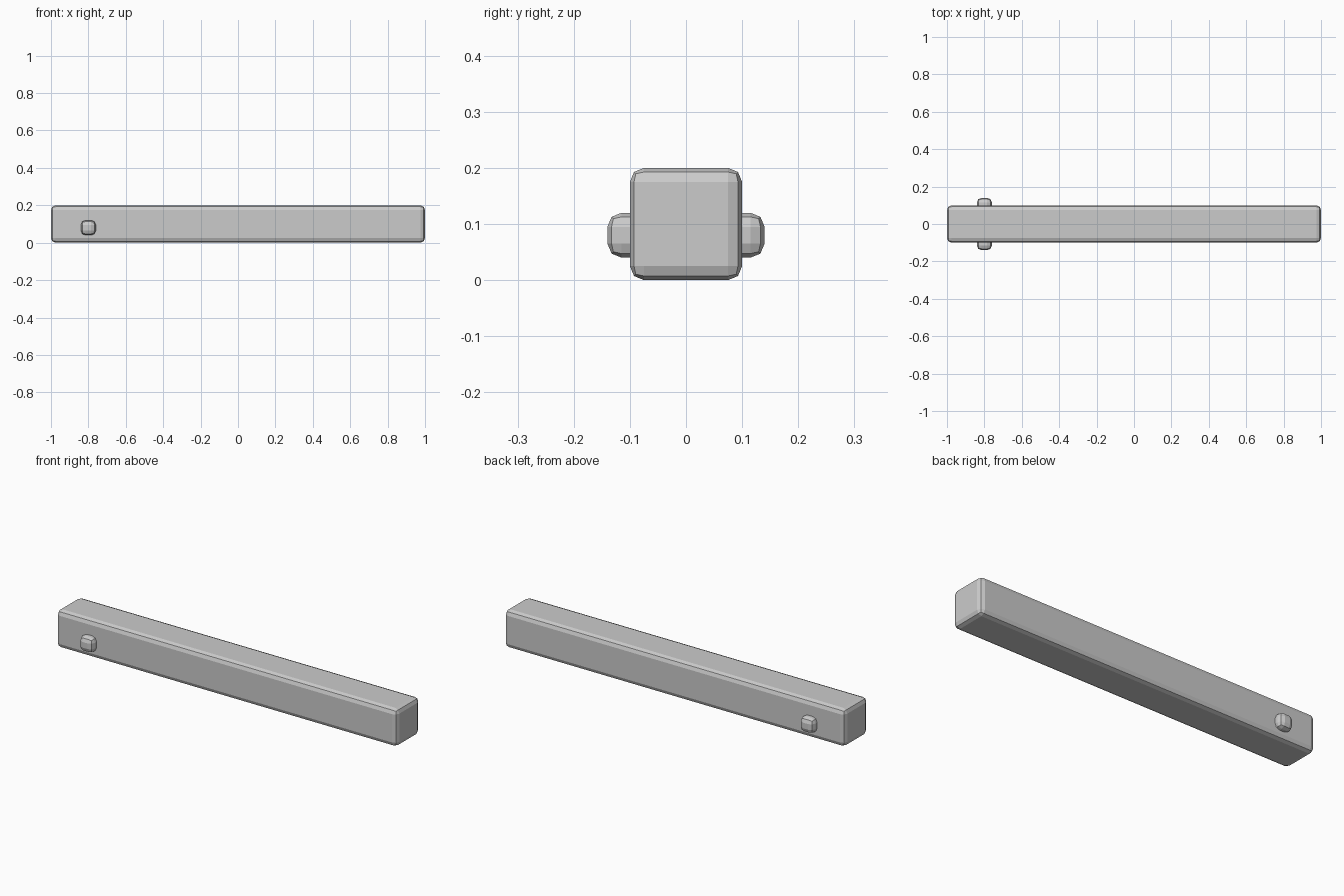
import bpy
import bmesh

if "Cube" in bpy.data.objects:
    bpy.data.objects.remove(bpy.data.objects["Cube"])


def rounded_box(name, center, size, radius):
    """Box with two-segment chamfered edges, flat shaded."""
    bm = bmesh.new()
    bmesh.ops.create_cube(bm, size=1.0)
    bmesh.ops.scale(bm, vec=size, verts=bm.verts)
    bmesh.ops.bevel(bm, geom=bm.edges[:], offset=radius, offset_type='OFFSET',
                    segments=2, profile=0.5, affect='EDGES')
    mesh = bpy.data.meshes.new(name)
    bm.to_mesh(mesh)
    bm.free()
    obj = bpy.data.objects.new(name, mesh)
    obj.location = center
    bpy.context.collection.objects.link(obj)
    return obj


# Long square beam
rounded_box("beam", (0, 0, 0.1), (2.0, 0.2, 0.2), 0.025)

# Pivot pin crossing the beam near its left end
rounded_box("pivot_pin", (-0.8, 0, 0.08), (0.08, 0.28, 0.08), 0.025)
